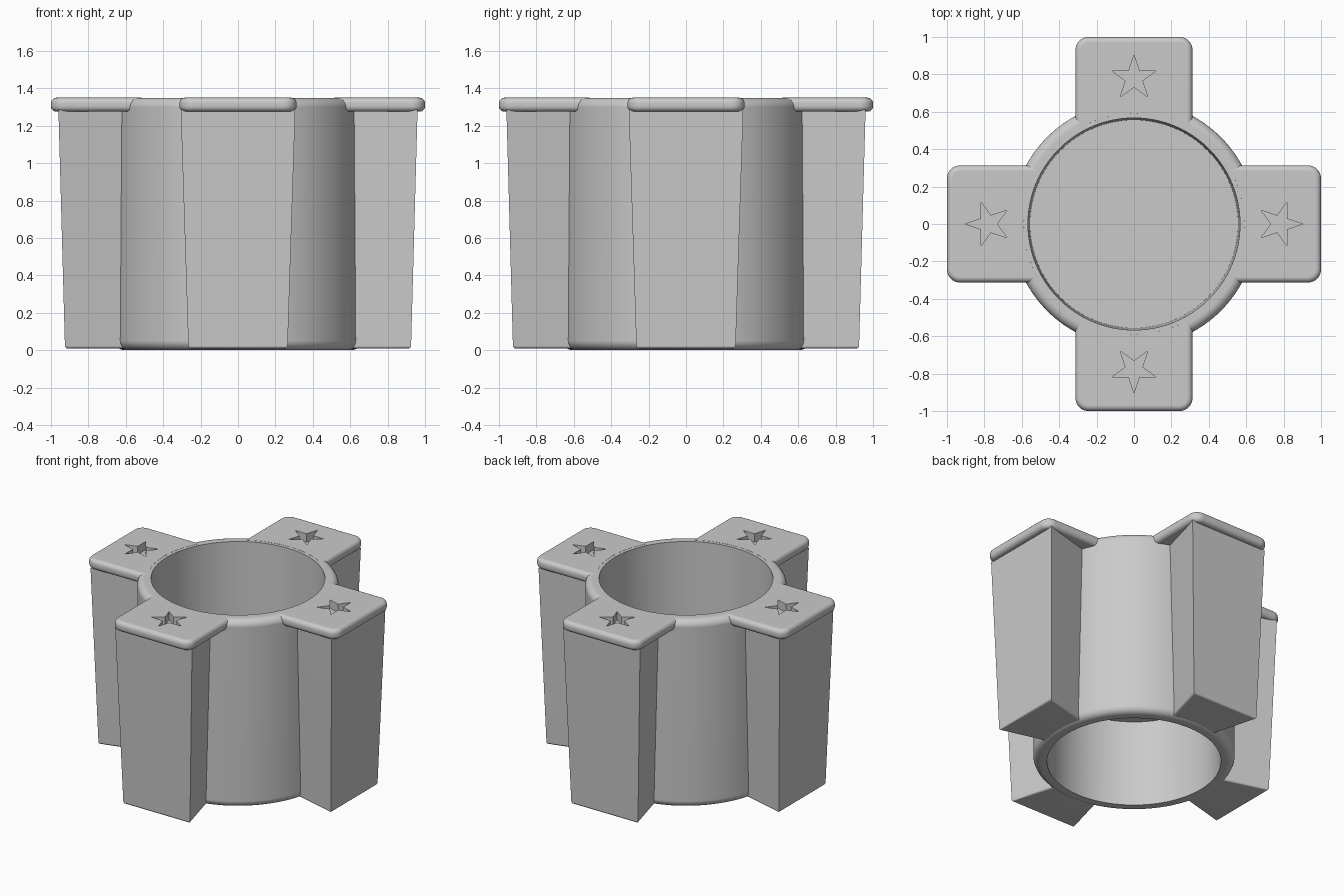
import bpy, bmesh, math
from math import sin, cos, pi, radians

cube = bpy.data.objects.get("Cube")
if cube:
    bpy.data.objects.remove(cube, do_unlink=True)

GREY = 0.59
grey = bpy.data.materials.new("plain_grey")
grey.use_nodes = True
grey.diffuse_color = (GREY, GREY, GREY, 1)
grey.node_tree.nodes["Principled BSDF"].inputs["Base Color"].default_value = (GREY, GREY, GREY, 1)

HEIGHT = 1.35


def arc(cx, cy, r, start, end, steps):
    """Points along an arc, angles in degrees."""
    angles = [radians(start + (end - start) * i / steps) for i in range(steps + 1)]
    return [(cx + r * cos(a), cy + r * sin(a)) for a in angles]


def add_object(name, bm):
    bmesh.ops.recalc_face_normals(bm, faces=bm.faces)
    mesh = bpy.data.meshes.new(name)
    bm.to_mesh(mesh)
    bm.free()
    mesh.materials.append(grey)
    obj = bpy.data.objects.new(name, mesh)
    bpy.context.collection.objects.link(obj)
    return obj


def activate(obj):
    bpy.ops.object.select_all(action='DESELECT')
    obj.select_set(True)
    bpy.context.view_layer.objects.active = obj


def smooth(obj):
    activate(obj)
    bpy.ops.object.shade_smooth_by_angle(angle=radians(35))
    mod = obj.modifiers.new("even_shading", 'WEIGHTED_NORMAL')
    mod.keep_sharp = True


def loft(layers):
    """Closed solid through (outline, height) layers with equal point counts."""
    bm = bmesh.new()
    rings = [[bm.verts.new((x, y, z)) for x, y in outline] for outline, z in layers]
    bm.faces.new(rings[0])
    bm.faces.new(rings[-1])
    n = len(rings[0])
    for low, high in zip(rings, rings[1:]):
        for i in range(n):
            j = (i + 1) % n
            bm.faces.new((low[i], low[j], high[j], high[i]))
    return bm


# Round sleeve with an inner floor, turned from a half profile
def make_sleeve():
    rim, bend = 0.657, 0.05
    top = HEIGHT - 0.001
    profile = [(0, 0.62), (0.557, 0.62), (0.567, 0)]
    profile += arc(rim - bend, bend, bend, -90, 0, 6)
    profile += arc(rim - bend, top - bend, bend, 0, 90, 6)
    profile += [(0.567, top), (0.556, 0.73), (0, 0.73)]
    bm = bmesh.new()
    verts = [bm.verts.new((r, 0, z)) for r, z in profile]
    edges = [bm.edges.new(pair) for pair in zip(verts, verts[1:])]
    bmesh.ops.spin(bm, geom=verts + edges, cent=(0, 0, 0), axis=(0, 0, 1),
                   angle=2 * pi, steps=96)
    bmesh.ops.remove_doubles(bm, verts=bm.verts, dist=0.0005)
    return add_object("sleeve", bm)


# Tapered arm that narrows downward and toward the sleeve
def make_arm(name):
    def outline(reach, half):
        root = 0.6
        inner = half - 0.27 * (reach - root)
        return [(root, -inner), (reach, -half), (reach, half), (root, inner)]
    bm = loft([(outline(0.925, 0.265), 0.008), (outline(0.96, 0.306), 1.283)])
    rim = [e for e in bm.edges if all(v.co.z < 0.1 for v in e.verts)
           and any(v.co.x > 0.8 for v in e.verts)]
    bmesh.ops.bevel(bm, geom=rim, offset=0.015, segments=3, affect='EDGES', profile=0.5)
    return add_object(name, bm)


# Outline of the cap plate, drawn in by an inset, hollowed to sit on the sleeve
def cap_outline(inset):
    half, corner, seat = 0.313 - inset, 0.07, 0.59
    swing = math.degrees(math.asin(half / seat))
    r = corner - inset
    return (arc(1 - corner, r - half, r, -90, 0, 8)
            + arc(1 - corner, half - r, r, 0, 90, 8)
            + arc(0, 0, seat, swing, -swing, 16))


# Cap plate with rounded edges and a star recess
def make_cap(name):
    bend, under = 0.03, 1.275
    edge = arc(bend, under + bend, bend, 270, 180, 5)
    edge += arc(bend, HEIGHT - bend, bend, 180, 90, 5)
    cap = add_object(name, loft([(cap_outline(inset), z) for inset, z in edge]))

    star = []
    for i in range(10):
        r = 0.047 if i % 2 else 0.124
        star.append((0.78 + r * cos(i * pi / 5), r * sin(i * pi / 5)))
    cutter = add_object("star_cutter", loft([(star, HEIGHT - 0.06), (star, HEIGHT + 0.1)]))
    cutter.hide_render = True
    cut = cap.modifiers.new("star_recess", 'BOOLEAN')
    cut.operation = 'DIFFERENCE'
    cut.solver = 'EXACT'
    cut.object = cutter
    activate(cap)
    bpy.ops.object.modifier_apply(modifier=cut.name)
    bpy.data.objects.remove(cutter, do_unlink=True)
    return cap


smooth(make_sleeve())
for turn, side in enumerate(("left", "back", "right", "front")):
    for part in (make_arm(side + "_arm"), make_cap(side + "_cap")):
        part.rotation_euler.z = turn * pi / 2
        smooth(part)
